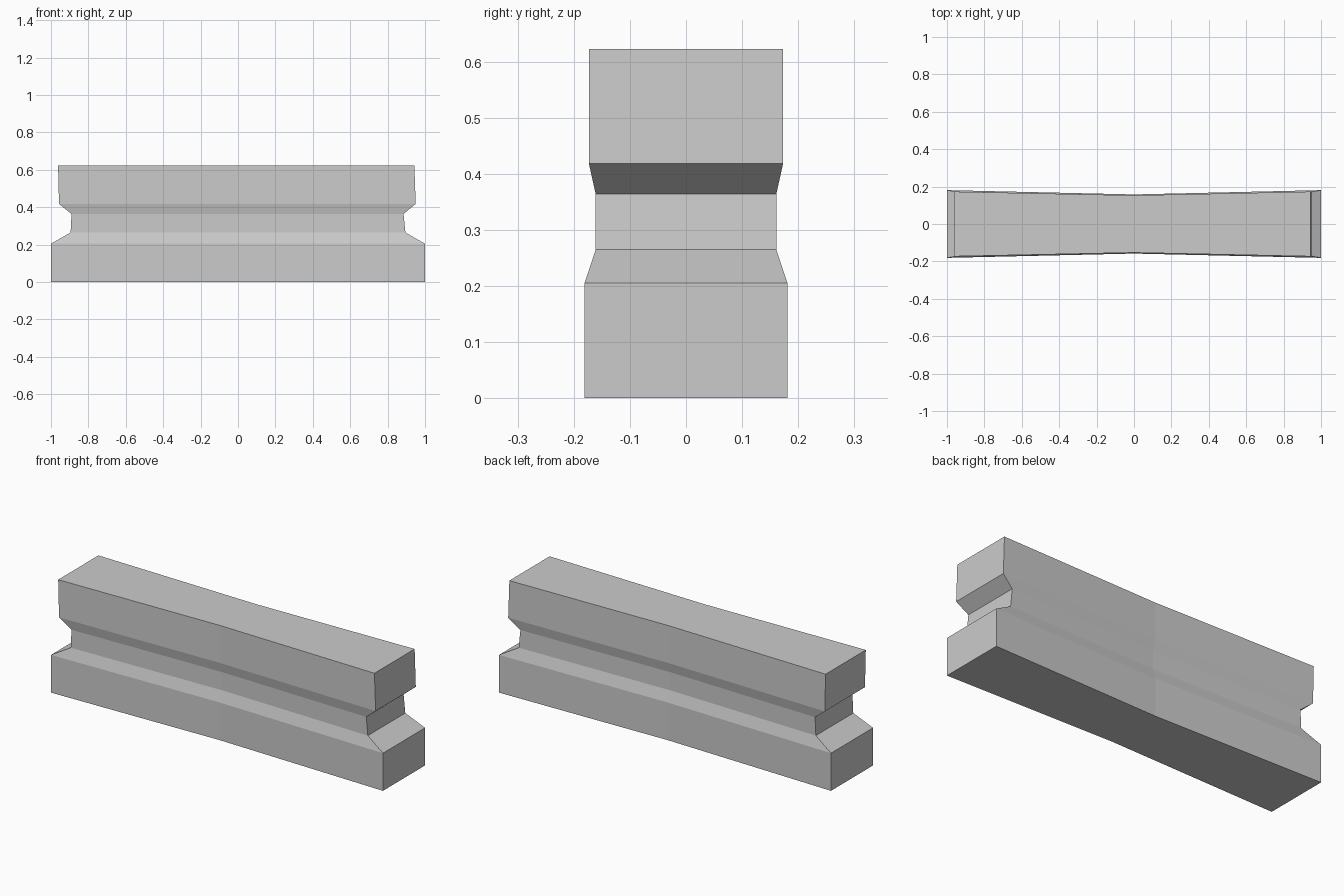
import bpy
import bmesh

cube = bpy.data.objects.get("Cube")
if cube:
    bpy.data.objects.remove(cube, do_unlink=True)

# Plain grey stone
stone = bpy.data.materials.new("grey_stone")
stone.use_nodes = True
grey = (0.6, 0.6, 0.6, 1)
stone.diffuse_color = grey
stone.node_tree.nodes["Principled BSDF"].inputs["Base Color"].default_value = grey

# Rings from bottom to top: height, left end, right end, half depth at ends, at middle
RINGS = [
    (0.0, 1.0, -1.0, 0.181, 0.158),
    (0.205, 1.0, -1.0, 0.181, 0.158),
    (0.265, 0.895, -0.895, 0.161, 0.140),
    (0.364, 0.885, -0.89, 0.161, 0.140),
    (0.418, 0.95, -0.957, 0.173, 0.153),
    (0.622, 0.943, -0.962, 0.173, 0.153),
]


def add_ring(bm, z, left, right, end, mid):
    """Six-sided outline with a pinched waist."""
    outline = [(right, -end), (0, -mid), (left, -end),
               (left, end), (0, mid), (right, end)]
    return [bm.verts.new((x, y, z)) for x, y in outline]


# Waisted block with a groove all around
bm = bmesh.new()
rings = [add_ring(bm, *r) for r in RINGS]
for low, high in zip(rings, rings[1:]):
    for i in range(6):
        j = (i + 1) % 6
        bm.faces.new((low[i], low[j], high[j], high[i]))

# Top and bottom, split at the waist
for ring in (rings[0], rings[-1]):
    bm.faces.new((ring[0], ring[1], ring[4], ring[5]))
    bm.faces.new((ring[1], ring[2], ring[3], ring[4]))
bmesh.ops.recalc_face_normals(bm, faces=bm.faces)

mesh = bpy.data.meshes.new("grooved_block")
bm.to_mesh(mesh)
bm.free()
mesh.materials.append(stone)
block = bpy.data.objects.new("grooved_block", mesh)
bpy.context.collection.objects.link(block)
